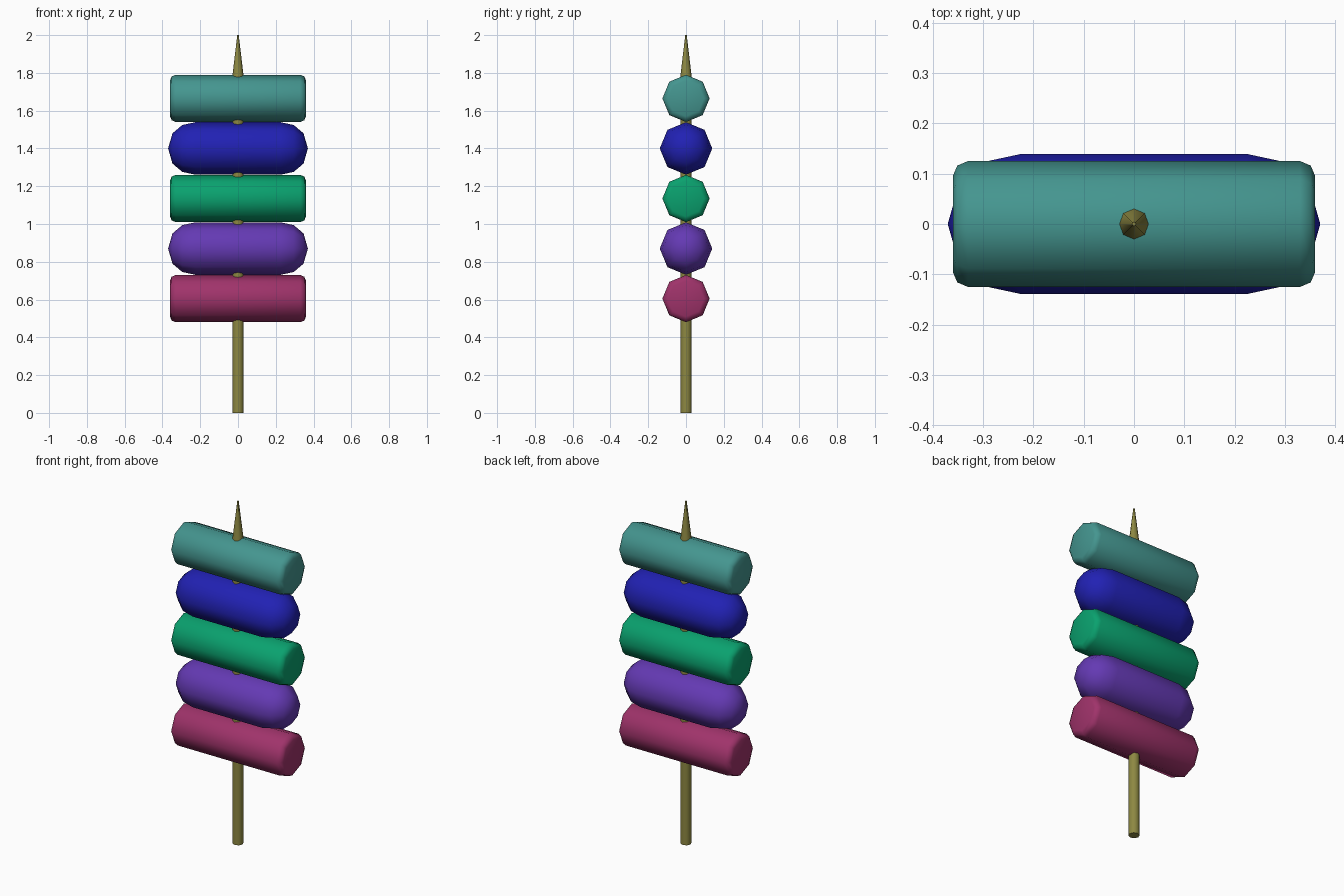
import bpy, math

if "Cube" in bpy.data.objects:
    bpy.data.objects.remove(bpy.data.objects["Cube"])

SIDES = 8


def material(name, rgb):
    # displayed colour converted to linear
    m = bpy.data.materials.new(name)
    m.diffuse_color = (*[(c / 255) ** 2.2 for c in rgb], 1)
    m.use_nodes = True
    m.node_tree.nodes["Principled BSDF"].inputs["Base Color"].default_value = m.diffuse_color
    return m


def lathe(name, profile, mat, axis, z=0):
    """Revolve (position, radius) points around x or z; radius 0 makes a pole."""
    verts, faces, rings = [], [], []
    for t, r in profile:
        n = SIDES if r > 0 else 1
        rings.append(range(len(verts), len(verts) + n))
        for i in range(n):
            a = 2 * math.pi * i / SIDES
            u, v = r * math.cos(a), r * math.sin(a)
            verts.append((t, u, v + z) if axis == 'X' else (u, v, t + z))
    for a, b in zip(rings, rings[1:]):
        for i in range(SIDES):
            j = (i + 1) % SIDES
            quad = [a[i % len(a)], a[j % len(a)], b[j % len(b)], b[i % len(b)]]
            faces.append(list(dict.fromkeys(quad)))
    if len(rings[0]) > 1:
        faces.append(list(reversed(rings[0])))
    if len(rings[-1]) > 1:
        faces.append(list(rings[-1]))
    me = bpy.data.meshes.new(name)
    me.from_pydata(verts, [], faces)
    me.materials.append(mat)
    ob = bpy.data.objects.new(name, me)
    bpy.context.collection.objects.link(ob)
    bpy.ops.object.select_all(action='DESELECT')
    ob.select_set(True)
    bpy.context.view_layer.objects.active = ob
    bpy.ops.object.shade_smooth_by_angle(angle=math.radians(50))
    return ob


def mirrored(half):
    return [(-t, r) for t, r in half] + [(t, r) for t, r in reversed(half)]


# half profiles listed from the end towards the middle
rod = mirrored([(0.36, 0.095), (0.351, 0.116), (0.33, 0.125)])
capsule = mirrored([(0.37, 0), (0.347, 0.08), (0.295, 0.124), (0.225, 0.139)])

# skewer: round stick and pointed tip
wood = material("wood", (140, 135, 68))
lathe("stick", [(0, 0.03), (1.78, 0.03)], wood, 'Z')
lathe("stick_tip", [(1.78, 0.03), (2.0, 0.004)], wood, 'Z')

# stacked pieces, bottom to top
pieces = [
    ("bottom_rod", rod, (158, 54, 106)),
    ("lower_capsule", capsule, (100, 60, 178)),
    ("middle_rod", rod, (18, 160, 110)),
    ("upper_capsule", capsule, (38, 38, 178)),
    ("top_rod", rod, (70, 148, 142)),
]
for i, (name, profile, rgb) in enumerate(pieces):
    lathe(name, profile, material(name + "_colour", rgb), 'X', 0.605 + 0.265 * i)
